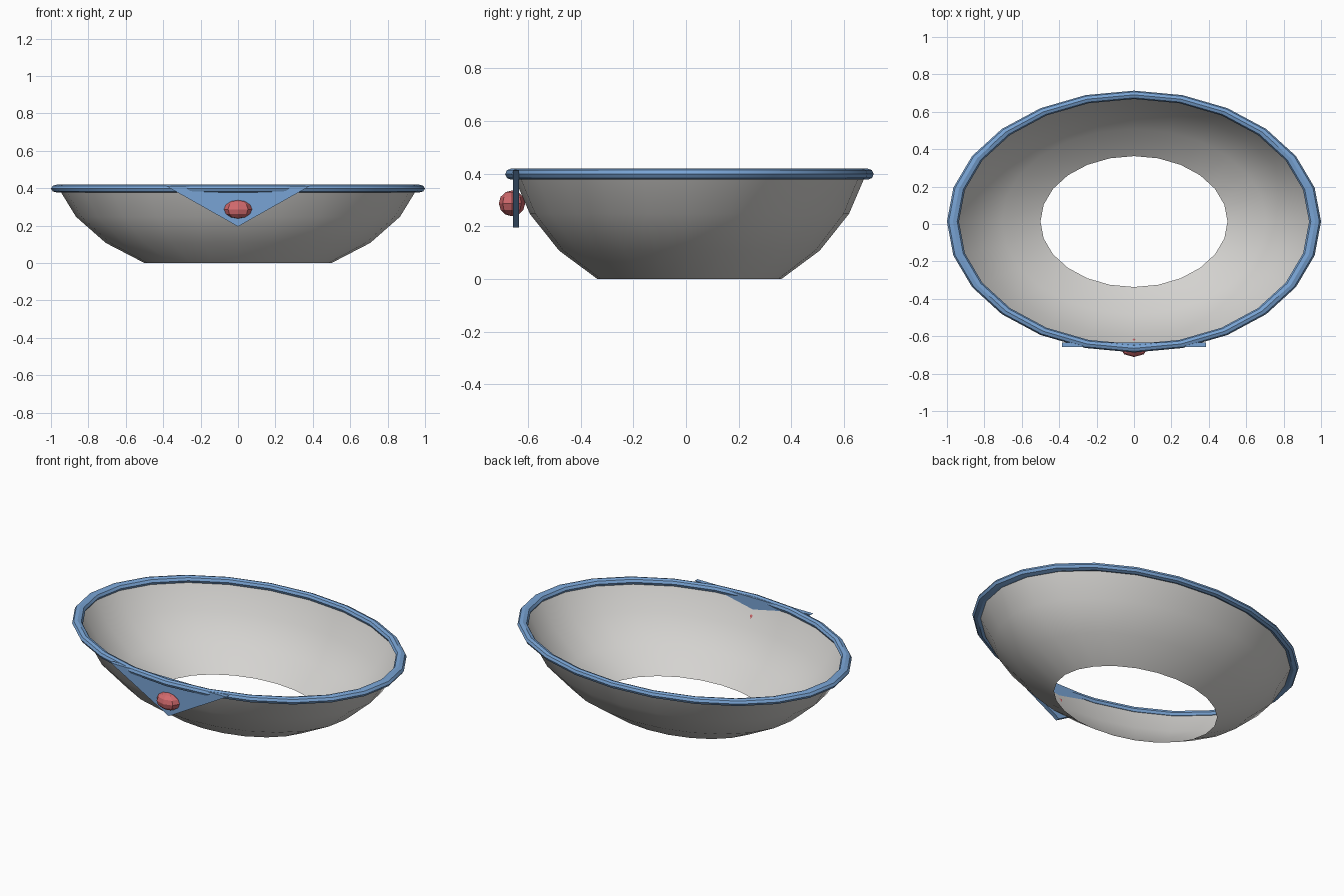
import bpy, bmesh, math
from mathutils import Matrix

cube = bpy.data.objects.get("Cube")
if cube:
    bpy.data.objects.remove(cube, do_unlink=True)

SIDES = 24
SQUASH = 0.7      # depth of the oval relative to its width
CENTRE_Y = 0.013


def material(name, rgb):
    m = bpy.data.materials.new(name)
    m.use_nodes = True
    m.diffuse_color = (*rgb, 1)
    m.node_tree.nodes["Principled BSDF"].inputs["Base Color"].default_value = (*rgb, 1)
    return m


def finish(name, bm, mat, angle=None):
    mesh = bpy.data.meshes.new(name)
    bm.to_mesh(mesh)
    bm.free()
    mesh.materials.append(mat)
    ob = bpy.data.objects.new(name, mesh)
    bpy.context.collection.objects.link(ob)
    if angle:
        bpy.ops.object.select_all(action='DESELECT')
        ob.select_set(True)
        bpy.context.view_layer.objects.active = ob
        bpy.ops.object.shade_smooth_by_angle(angle=math.radians(angle))
    return ob


def revolve(profile, closed=False):
    """Sweep (radius, height) points round an oval."""
    bm = bmesh.new()
    rings = []
    for i in range(SIDES):
        a = math.tau * i / SIDES
        rings.append([bm.verts.new((r * math.cos(a), CENTRE_Y + SQUASH * r * math.sin(a), z))
                      for r, z in profile])
    count = len(profile)
    for i in range(SIDES):
        here, there = rings[i], rings[(i + 1) % SIDES]
        for j in range(count if closed else count - 1):
            k = (j + 1) % count
            bm.faces.new((here[j], there[j], there[k], here[k]))
    return bm


grey = material("warm grey", (0.66, 0.65, 0.63))
blue = material("soft blue", (0.19, 0.37, 0.66))
red = material("soft red", (0.65, 0.145, 0.155))

# Open-bottomed bowl: a band of a flattened sphere
DEPTH = 0.675
bowl = [(math.cos(math.radians(a)),
         DEPTH * (math.sin(math.radians(60)) - math.sin(math.radians(a))))
        for a in (60, 45, 30, 15)]
finish("bowl", revolve(bowl), grey, 40)

# Rolled rim
rim = [(0.968 + 0.032 * math.cos(math.tau * i / 8),
        0.398 + 0.021 * math.sin(math.tau * i / 8)) for i in range(8)]
finish("rim", revolve(rim, closed=True), blue, 30)

# Triangular front plate
bm = bmesh.new()
corners = [(-0.385, 0.412), (0, 0.195), (0.385, 0.412)]
face = bm.faces.new([bm.verts.new((x, -0.658, z)) for x, z in corners])
extruded = bmesh.ops.extrude_face_region(bm, geom=[face])["geom"]
bmesh.ops.translate(bm, vec=(0, 0.024, 0),
                    verts=[g for g in extruded if isinstance(g, bmesh.types.BMVert)])
bmesh.ops.recalc_face_normals(bm, faces=bm.faces)
finish("front_plate", bm, blue)

# Faceted gem
bm = bmesh.new()
bmesh.ops.create_uvsphere(
    bm, u_segments=8, v_segments=6, radius=1,
    matrix=Matrix.Translation((0, -0.661, 0.287)) @ Matrix.Diagonal((0.075, 0.05, 0.049, 1)))
finish("gem", bm, red)
